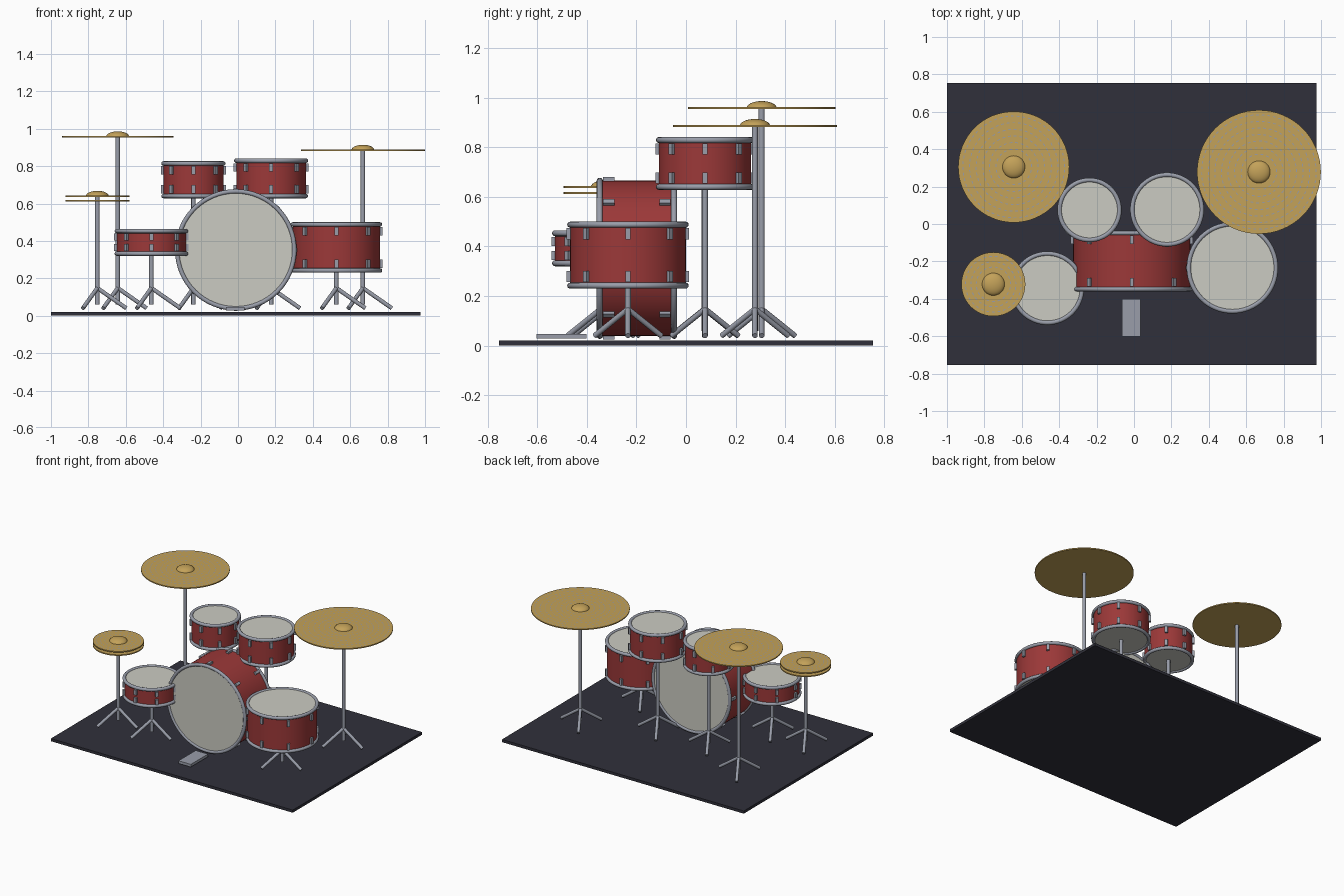
import bpy, bmesh, math
from mathutils import Matrix, Vector

cube = bpy.data.objects.get("Cube")
if cube:
    bpy.data.objects.remove(cube, do_unlink=True)


def material(name, r, g, b):
    m = bpy.data.materials.new(name)
    m.use_nodes = True
    m.diffuse_color = (r, g, b, 1)
    m.node_tree.nodes["Principled BSDF"].inputs["Base Color"].default_value = (r, g, b, 1)
    return m


RED = material("red_lacquer", 0.33, 0.04, 0.04)
STEEL = material("steel", 0.32, 0.34, 0.40)
SKIN = material("drum_skin", 0.60, 0.60, 0.54)
BRASS = material("brass", 0.55, 0.36, 0.10)
CARPET = material("dark_carpet", 0.03, 0.03, 0.043)


def finish(name, bm, mat, matrix=Matrix(), smooth=True):
    bmesh.ops.recalc_face_normals(bm, faces=bm.faces)
    me = bpy.data.meshes.new(name)
    bm.to_mesh(me)
    bm.free()
    me.materials.append(mat)
    ob = bpy.data.objects.new(name, me)
    bpy.context.collection.objects.link(ob)
    ob.matrix_world = matrix
    if smooth:
        bpy.ops.object.select_all(action="DESELECT")
        ob.select_set(True)
        bpy.context.view_layer.objects.active = ob
        bpy.ops.object.shade_smooth_by_angle(angle=math.radians(40))
    return ob


def add_rod(bm, a, b, r, segments=16):
    a, b = Vector(a), Vector(b)
    turn = (b - a).to_track_quat("Z", "Y").to_matrix().to_4x4()
    bmesh.ops.create_cone(bm, cap_ends=True, segments=segments, radius1=r, radius2=r,
                          depth=(b - a).length,
                          matrix=Matrix.Translation((a + b) / 2) @ turn)


def add_box(bm, centre, size, turn=Matrix()):
    bmesh.ops.create_cube(bm, size=1, matrix=turn @ Matrix.Translation(centre)
                          @ Matrix.Diagonal((*size, 1)))


def add_hoop(bm, radius, z, tube=0.012, segments=64, sides=12):
    rings = []
    for i in range(segments):
        a = math.tau * i / segments
        ring = []
        for j in range(sides):
            t = math.tau * j / sides
            r = radius + tube * math.cos(t)
            ring.append(bm.verts.new((r * math.cos(a), r * math.sin(a), z + tube * math.sin(t))))
        rings.append(ring)
    for i in range(segments):
        p, q = rings[i], rings[(i + 1) % segments]
        for j in range(sides):
            k = (j + 1) % sides
            bm.faces.new((p[j], q[j], q[k], p[k]))


def drum(name, matrix, radius, depth):
    # Shell
    bm = bmesh.new()
    add_rod(bm, (0, 0, 0), (0, 0, depth), radius, 64)
    finish(name + "_shell", bm, RED, matrix)
    # Skins on both ends
    bm = bmesh.new()
    for z in (0, depth):
        add_rod(bm, (0, 0, z - 0.004), (0, 0, z + 0.004), radius - 0.004, 64)
    finish(name + "_skins", bm, SKIN, matrix)
    # Hoops
    bm = bmesh.new()
    for z in (0, depth):
        add_hoop(bm, radius, z)
    finish(name + "_hoops", bm, STEEL, matrix)
    # Tension lugs
    bm = bmesh.new()
    tall = min(0.045, depth * 0.3)
    for i in range(8):
        turn = Matrix.Rotation(math.tau * i / 8, 4, "Z")
        for z in (0.014 + tall / 2, depth - 0.014 - tall / 2):
            add_box(bm, (radius, 0, z), (0.028, 0.02, tall), turn)
    finish(name + "_lugs", bm, STEEL, matrix, smooth=False)


def stand(name, x, y, top):
    # Pole with three splayed legs
    bm = bmesh.new()
    add_rod(bm, (0, 0, 0.06), (0, 0, top), 0.012)
    for i in range(3):
        a = math.tau * i / 3
        add_rod(bm, (0, 0, 0.148), (0.155 * math.cos(a), 0.155 * math.sin(a), 0.04), 0.011)
    finish(name + "_stand", bm, STEEL, Matrix.Translation((x, y, 0)))


def cymbal(name, x, y, z, radius, bell=True):
    matrix = Matrix.Translation((x, y, z))
    bm = bmesh.new()
    add_rod(bm, (0, 0, -0.004), (0, 0, 0.004), radius, 64)
    finish(name + "_plate", bm, BRASS, matrix)
    if not bell:
        return
    # Domed bell
    bm = bmesh.new()
    bmesh.ops.create_uvsphere(bm, u_segments=32, v_segments=16, radius=1,
                              matrix=Matrix.Diagonal((0.061, 0.061, 0.028, 1)))
    bmesh.ops.bisect_plane(bm, geom=bm.verts[:] + bm.edges[:] + bm.faces[:],
                           plane_co=(0, 0, 0), plane_no=(0, 0, 1), clear_inner=True)
    finish(name + "_bell", bm, BRASS, matrix)
    # Broken lathe grooves as thin dashes
    bm = bmesh.new()
    count = max(3, round((radius - 0.07) / 0.04))
    for k in range(count):
        r = 0.075 + (radius - 0.085) * (k + 0.5) / count
        dashes = round(math.tau * r / 0.03)
        for i in range(dashes):
            a, b = math.tau * i / dashes, math.tau * (i + 0.5) / dashes
            bm.faces.new([bm.verts.new((s * math.cos(t), s * math.sin(t), 0.0048))
                          for s, t in ((r, a), (r + 0.005, a), (r + 0.005, b), (r, b))])
    finish(name + "_grooves", bm, STEEL, matrix, smooth=False)


# Floor mat
bm = bmesh.new()
add_box(bm, (-0.0125, 0, 0.01), (1.975, 1.508, 0.02))
finish("floor_mat", bm, CARPET, smooth=False)

# Bass drum lying on its side, and its pedal
drum("bass_drum", Matrix.Translation((-0.012, -0.048, 0.352))
     @ Matrix.Rotation(math.pi / 2, 4, "X"), 0.313, 0.30)
bm = bmesh.new()
add_box(bm, (-0.014, -0.502, 0.038), (0.1, 0.2, 0.02))
finish("bass_pedal", bm, STEEL, smooth=False)

# Upright drums: x, y, bottom hoop, top hoop, radius
for name, x, y, low, high, radius in (
        ("small_tom", -0.238, 0.075, 0.640, 0.814, 0.160),
        ("large_tom", 0.177, 0.077, 0.640, 0.829, 0.186),
        ("snare_drum", -0.463, -0.343, 0.332, 0.453, 0.185),
        ("floor_tom", 0.526, -0.234, 0.242, 0.488, 0.233)):
    drum(name, Matrix.Translation((x, y, low)), radius, high - low)
    stand(name, x, y, low)

# Cymbals: x, y, height, radius
for name, x, y, z, radius in (
        ("crash_cymbal", -0.643, 0.305, 0.958, 0.297),
        ("ride_cymbal", 0.668, 0.278, 0.886, 0.331),
        ("hi_hat", -0.752, -0.322, 0.640, 0.171)):
    cymbal(name, x, y, z, radius)
    stand(name, x, y, z)
cymbal("hi_hat_lower", -0.752, -0.322, 0.615, 0.171, bell=False)
